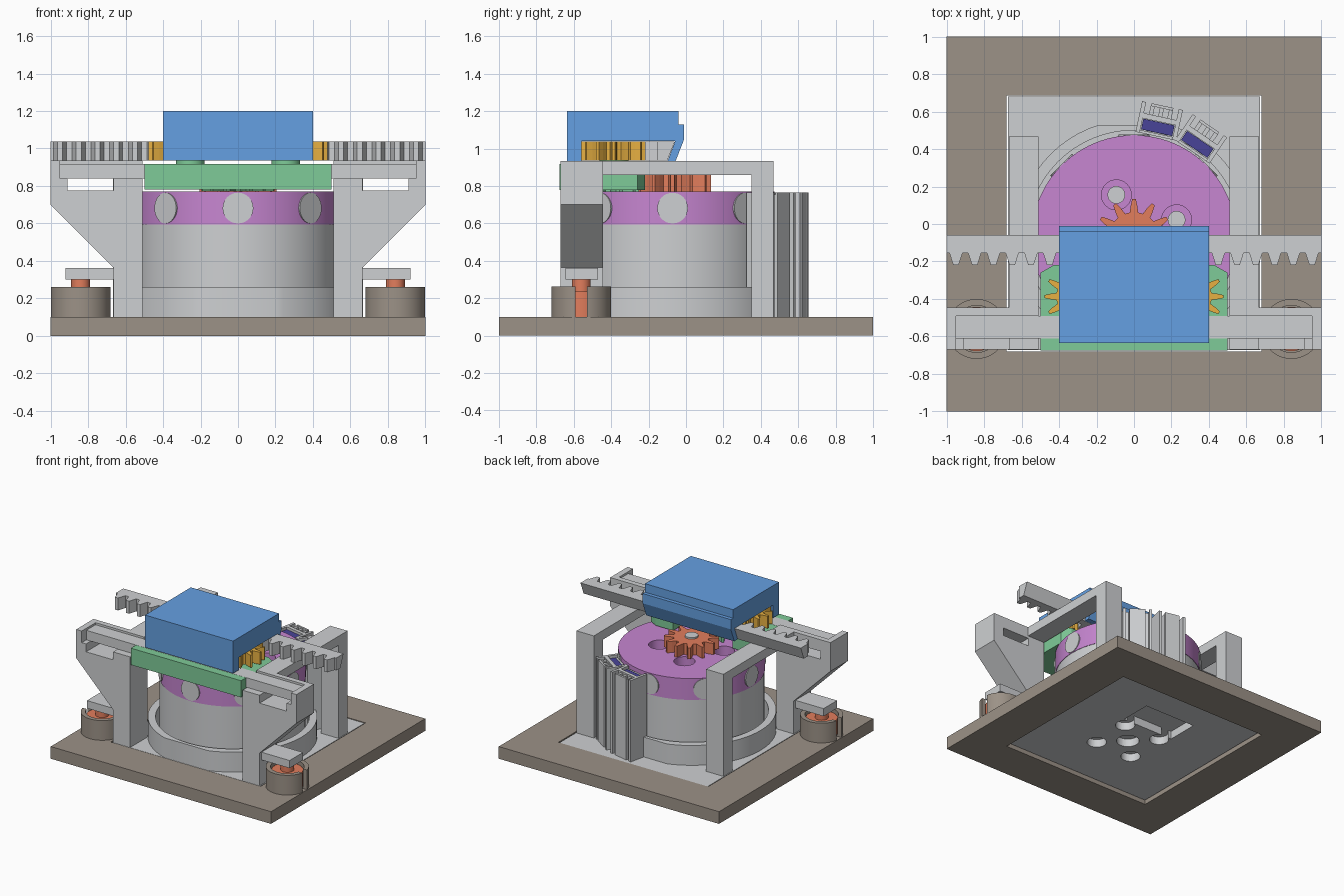
import bpy, bmesh
from math import sin, cos, pi, radians
from mathutils import Matrix, Vector

if "Cube" in bpy.data.objects:
    bpy.data.objects.remove(bpy.data.objects["Cube"])


def material(name, *rgb):
    linear = [((c / 255 + 0.055) / 1.055) ** 2.4 for c in rgb] + [1]
    m = bpy.data.materials.new(name)
    m.use_nodes = True
    m.diffuse_color = linear
    m.node_tree.nodes["Principled BSDF"].inputs["Base Color"].default_value = linear
    return m


BROWN = material("taupe", 156, 146, 135)
GREY = material("light grey", 206, 208, 210)
BLUE = material("blue", 101, 160, 226)
PURPLE = material("purple", 199, 134, 209)
GREEN = material("green", 127, 203, 152)
GOLD = material("gold", 231, 176, 66)
ORANGE = material("orange", 226, 125, 92)
NAVY = material("navy", 72, 68, 152)


def prism(name, points, lo, hi, mat, axis="z"):
    """Extrude a flat outline along one axis."""
    place = {"x": lambda a, b, t: (t, a, b), "y": lambda a, b, t: (a, t, b),
             "z": lambda a, b, t: (a, b, t)}[axis]
    bm = bmesh.new()
    face = bm.faces.new([bm.verts.new(place(a, b, lo)) for a, b in points])
    new = bmesh.ops.extrude_face_region(bm, geom=[face])["geom"]
    shift = Vector(place(0, 0, hi - lo))
    bmesh.ops.translate(bm, vec=shift, verts=[v for v in new if isinstance(v, bmesh.types.BMVert)])
    bmesh.ops.recalc_face_normals(bm, faces=bm.faces)
    mesh = bpy.data.meshes.new(name)
    bm.to_mesh(mesh)
    bm.free()
    mesh.materials.append(mat)
    ob = bpy.data.objects.new(name, mesh)
    bpy.context.collection.objects.link(ob)
    return ob


def box(name, x0, x1, y0, y1, z0, z1, mat):
    x0, x1 = sorted((x0, x1))
    return prism(name, [(x0, y0), (x1, y0), (x1, y1), (x0, y1)], z0, z1, mat)


def disc(name, x, y, r, z0, z1, mat, sides=48):
    ring = [(x + r * cos(2 * pi * i / sides), y + r * sin(2 * pi * i / sides)) for i in range(sides)]
    return prism(name, ring, z0, z1, mat)


def gear(name, x, y, root, tip, z0, z1, mat, turn=0.0, teeth=12):
    points = []
    for i in range(teeth):
        for off, r in ((-.32, root), (-.2, (root + tip) / 2), (-.09, tip),
                       (.09, tip), (.2, (root + tip) / 2), (.32, root)):
            a = turn + 2 * pi * (i + off) / teeth
            points.append((x + r * cos(a), y + r * sin(a)))
    return prism(name, points, z0, z1, mat)


def cut(ob, *cutters):
    """Subtract the cutters and drop them."""
    for c in cutters:
        c.hide_render = True
        mod = ob.modifiers.new("cut", "BOOLEAN")
        mod.operation, mod.solver, mod.object = "DIFFERENCE", "EXACT", c
    bpy.context.view_layer.update()
    mesh = bpy.data.meshes.new_from_object(ob.evaluated_get(bpy.context.evaluated_depsgraph_get()))
    ob.modifiers.clear()
    ob.data = mesh
    for c in cutters:
        bpy.data.objects.remove(c)
    return ob


def smooth(*obs):
    for ob in obs:
        bpy.ops.object.select_all(action="DESELECT")
        ob.select_set(True)
        bpy.context.view_layer.objects.active = ob
        bpy.ops.object.shade_smooth_by_angle(angle=radians(30))


CY = -0.072  # axis of the motor
FY = -0.56   # axis of the feet and rail

# base frame and recessed inner plate
cut(box("base_frame", -1, 1, -1, 1, 0, .1, BROWN),
    box("cutter", -.68, .68, -.68, .685, -.1, .2, BROWN))
holes = [disc("cutter", 0, CY, .085, 0, .2, GREY), box("cutter", -.23, .23, .16, .42, 0, .2, GREY)]
for i in range(4):
    a = pi / 4 + i * pi / 2
    holes.append(disc("cutter", .235 * cos(a), CY + .235 * sin(a), .073, 0, .2, GREY))
cut(box("inner_plate", -.672, .672, -.672, .68, .03, .097, GREY), *holes)

# motor body, tub ring with flat front and back, rotor with bolt pockets
body = disc("motor_body", 0, CY, .543, .095, .6, GREY, 64)
tub = cut(disc("tub_ring", 0, CY, .63, .095, .26, GREY, 64),
          disc("cutter", 0, CY, .572, 0, .4, GREY, 64),
          box("cutter", -1, 1, -1, CY - .598, 0, .4, GREY),
          box("cutter", -1, 1, CY + .598, 1, 0, .4, GREY))
rotor = disc("rotor", 0, CY, .546, .595, .77, PURPLE, 96)
pockets = []
for i in range(4):
    a = radians(22.5 + 90 * i)
    x, y = .246 * cos(a), CY + .246 * sin(a)
    pockets.append(disc("cutter", x, y, .08, .68, .9, PURPLE, 32))
    smooth(disc(f"rotor_bolt_{i + 1}", x, y, .047, .67, .69, GREY, 32))
cut(rotor, *pockets)
smooth(body, tub, rotor)

# round magnets let into the rotor rim
for i in range(8):
    magnet = disc(f"rotor_magnet_{i + 1}", 0, 0, .082, .47, .549, GREY, 32)
    magnet.data.transform(Matrix.Translation((0, CY, .682)) @ Matrix.Rotation(i * pi / 4, 4, "Z")
                          @ Matrix.Rotation(pi / 2, 4, "Y"))

# drive gears
gear("sun_gear", 0, CY, .135, .205, .77, .862, ORANGE, pi / 2)
smooth(disc("sun_shaft", 0, CY, .05, .77, .875, GREY, 32))
gear("idler_gear", 0, CY - .345, .135, .2, .772, .862, GREEN, pi / 2 + pi / 12)

# gear carriage
prism("carriage_deck", [(-.5, -.675), (.5, -.675), (.5, -.26), (.43, -.22), (-.43, -.22), (-.5, -.26)],
      .86, .917, GREEN)
box("carriage_front", -.5, .5, -.675, -.6, .78, .86, GREEN)

# feet, brackets and arms on both sides
for side, s in (("left", 1), ("right", -1)):
    prism(f"carriage_cheek_{side}", [(s * .27, -.61), (s * .5, -.61), (s * .5, -.26), (s * .43, -.22),
                                     (s * .27, -.22)], .78, .861, GREEN)
    smooth(disc(f"carriage_pin_{side}", s * .255, -.385, .077, .91, .94, GREEN, 32))
    gear(f"output_gear_{side}", s * .305, -.387, .11, .172, .937, 1.038, GOLD)
    # bracket with its rail seat, end wall and back cheek
    outline = [(.51, .09), (.665, .09), (.665, .365), (1, .7), (1, .935), (.95, .935), (.95, .84), (.91, .84),
               (.91, .775), (.665, .775), (.665, .84), (.51, .84)]
    prism(f"bracket_{side}", [(s * x, z) for x, z in outline], -.67, -.445, GREY, "y")
    box(f"bracket_back_cheek_{side}", s * .51, s * .96, -.49, -.445, .84, .935, GREY)
    # arm and rear pillar
    prism(f"arm_{side}", [(-.445, .86), (.35, .86), (.35, .09), (.467, .09), (.467, .935), (-.445, .935)],
          *sorted((s * .51, s * .667)), GREY, "x")
    # foot with slotted cup and adjusting screw
    fx = s * .84
    cup = disc(f"foot_cup_{side}", fx, FY, .16, .1, .262, BROWN)
    cut(cup, disc("cutter", fx, FY, .125, .11, .4, BROWN),
        box("cutter", s * .9, s * 1.1, FY - .03, FY + .03, .101, .4, BROWN))
    smooth(cup, disc(f"foot_pad_{side}", fx, FY, .118, .1, .235, ORANGE),
           disc(f"foot_screw_{side}", fx, FY, .05, .2, .31, ORANGE, 32))
    box(f"foot_tab_{side}", s * .66, s * .92, -.645, -.47, .3, .363, GREY)

# front rail
box("rail", -.96, .96, -.61, -.49, .84, .918, GREY)

# toothed rack with a dovetail back
edge = [(1, -.06), (-1, -.06), (-1, -.155)]
for i in range(20):
    x = -.95 + .1 * i
    edge += [(x - .035, -.155), (x - .014, -.22), (x + .014, -.22), (x + .035, -.155)]
rack = prism("rack", edge + [(1, -.155)], .936, 1.038, GREY)
for v in rack.data.vertices:
    if v.co.y > -.1 and v.co.z < 1:
        v.co.y = -.1

# gear cover with hooked lip
prism("gear_cover", [(-.635, .935), (-.635, 1.2), (-.04, 1.2), (-.04, 1.13), (-.01, 1.13), (-.01, 1.05),
                     (-.055, .935), (-.098, .935), (-.058, 1.04), (-.56, 1.04), (-.56, .935)],
      -.4, .4, BLUE, "x")

# finned sensor holders behind the rotor
for n, angle in enumerate((-12.2, -34.2)):
    place = Matrix.Translation((0, CY, 0)) @ Matrix.Rotation(radians(angle), 4, "Z")
    parts = [("front", -.105, .105, .553, .568, .1, .74, GREY), ("sensor", -.085, .085, .572, .63, .12, .745, NAVY),
             ("web", -.105, .105, .632, .66, .095, .765, GREY), ("back", -.06, .06, .705, .72, .095, .765, GREY)]
    parts += [(f"wall_{i + 1}", x - .011, x + .011, .553, .72, .095, .765, GREY) for i, x in enumerate((-.1, .1))]
    parts += [(f"fin_{i + 1}", x - .011, x + .011, .65, .71, .095, .755, GREY) for i, x in enumerate((-.05, 0, .05))]
    for part, *dims in parts:
        box(f"holder_{n + 1}_{part}", *dims).data.transform(place)
